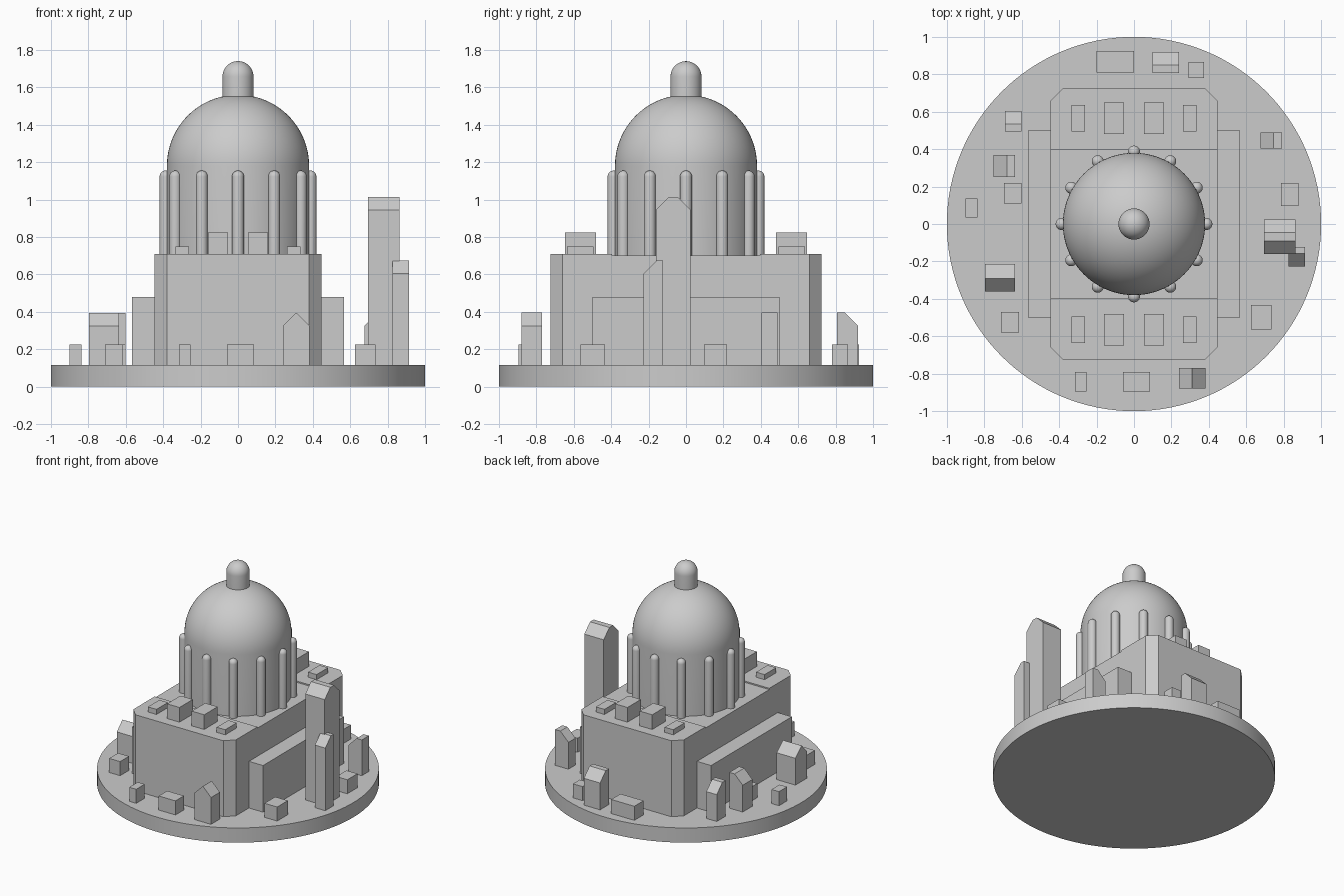
import bpy, bmesh, math
from mathutils import Vector

cube = bpy.data.objects.get("Cube")
if cube:
    bpy.data.objects.remove(cube, do_unlink=True)

GROUND = 0.115
ROOF = 0.71
SLOPE = 0.07


def finish(name, bm, smooth=False):
    bmesh.ops.recalc_face_normals(bm, faces=bm.faces)
    mesh = bpy.data.meshes.new(name)
    bm.to_mesh(mesh)
    bm.free()
    obj = bpy.data.objects.new(name, mesh)
    bpy.context.collection.objects.link(obj)
    if smooth:
        bpy.ops.object.select_all(action='DESELECT')
        obj.select_set(True)
        bpy.context.view_layer.objects.active = obj
        bpy.ops.object.shade_smooth_by_angle(angle=math.radians(35))
    return obj


def prism(name, points, direction):
    """Extrude a closed outline along a direction."""
    bm = bmesh.new()
    face = bm.faces.new([bm.verts.new(p) for p in points])
    result = bmesh.ops.extrude_face_region(bm, geom=[face])
    moved = [v for v in result["geom"] if isinstance(v, bmesh.types.BMVert)]
    bmesh.ops.translate(bm, verts=moved, vec=Vector(direction))
    return finish(name, bm)


def block(name, x0, x1, y0, y1, top=0.225, bottom=GROUND, axis="", low=0, high=0):
    """Box whose roof may slope down at the low and high ends of an axis."""
    a0, a1 = (x0, x1) if axis == "x" else (y0, y1)
    outline = [(a0, bottom), (a1, bottom)]
    outline += [(a1, top - SLOPE), (a1 - high, top)] if high else [(a1, top)]
    outline += [(a0 + low, top), (a0, top - SLOPE)] if low else [(a0, top)]
    if axis == "x":
        return prism(name, [(a, y0, z) for a, z in outline], (0, y1 - y0, 0))
    return prism(name, [(x0, a, z) for a, z in outline], (x1 - x0, 0, 0))


def lathe(name, profile, sides, x=0, y=0):
    """Spin a radius/height profile; zero radius closes to a point."""
    bm = bmesh.new()
    verts = [bm.verts.new((r, 0, z)) for r, z in profile]
    edges = [bm.edges.new(pair) for pair in zip(verts, verts[1:])]
    bmesh.ops.spin(bm, geom=verts + edges, cent=(0, 0, 0), axis=(0, 0, 1),
                   angle=math.tau, steps=sides, use_merge=True)
    bmesh.ops.remove_doubles(bm, verts=bm.verts, dist=0.0001)
    bmesh.ops.translate(bm, verts=bm.verts, vec=(x, y, 0))
    return finish(name, bm, smooth=True)


def domed(radius, bottom, top, steps):
    """Profile of a cylinder capped by a hemisphere."""
    arc = [(radius * math.cos(t), top - radius + radius * math.sin(t))
           for t in (math.pi / 2 * i / steps for i in range(steps))]
    return [(0, bottom), (radius, bottom)] + arc + [(0, top)]


# Round base
lathe("base_disc", [(0, 0), (1, 0), (1, GROUND), (0, GROUND)], 128)

# Main hall: lower centre, chamfered ends, side wings
W, E, M, C = 0.445, 0.725, 0.395, 0.065
block("hall_centre", -W, W, -M, M, 0.70)
for side, label in ((-1, "front"), (1, "back")):
    plan = [(-W, M), (W, M), (W, E - C), (W - C, E), (C - W, E), (-W, E - C)]
    prism("hall_" + label, [(x, side * y, GROUND) for x, y in plan],
          (0, 0, ROOF - GROUND))
    # Roof blocks
    for x in (-1, 1):
        hand = "left" if x > 0 else "right"
        for part, cx, w, d, top in (("large", 0.107, 0.054, 0.083, 0.825),
                                    ("small", 0.298, 0.037, 0.071, 0.75)):
            block(f"{label}_{hand}_{part}_roof_block", x * cx - w, x * cx + w,
                  side * 0.565 - d, side * 0.565 + d, top, ROOF - 0.02)
block("left_wing", W, 0.567, -0.5, 0.5, 0.48)
block("right_wing", -0.567, -W, -0.5, 0.5, 0.48)

# Dome, lantern and surrounding columns
lathe("dome", domed(0.38, 0.69, 1.56, 24), 96)
lathe("lantern", domed(0.083, 1.5, 1.74, 12), 48)
for i in range(12):
    a = math.tau * i / 12
    lathe(f"column_{i + 1}", domed(0.032, 0.69, 1.155, 8), 24,
          0.387 * math.cos(a), 0.387 * math.sin(a))

# Towers
block("tall_tower", 0.695, 0.863, -0.16, 0.025, 1.015, axis="y", low=SLOPE, high=SLOPE)
block("narrow_tower", 0.825, 0.915, -0.227, -0.123, 0.675, axis="y", low=SLOPE)

# Sloped-roof houses
H = 0.395
block("back_house", 0.10, 0.24, 0.808, 0.92, H, axis="y", high=SLOPE)
block("back_left_house", 0.675, 0.79, 0.403, 0.49, H, axis="x", low=SLOPE)
block("front_house", 0.24, 0.382, -0.88, -0.77, H, axis="x", low=0.071, high=0.07)
block("right_house", -0.797, -0.635, -0.36, -0.215, H, axis="y", low=0.068, high=0.076)
block("right_side_house", -0.75, -0.635, 0.25, 0.37, H, axis="x", low=SLOPE)
block("back_right_house", -0.69, -0.60, 0.495, 0.605, H, axis="y", high=SLOPE)

# Flat-roof huts
huts = [(-0.20, 0, 0.81, 0.925), (0.29, 0.373, 0.78, 0.865),
        (0.785, 0.88, 0.095, 0.22), (0.625, 0.735, -0.565, -0.433),
        (-0.06, 0.085, -0.895, -0.79), (-0.315, -0.255, -0.895, -0.79),
        (-0.71, -0.615, -0.58, -0.47), (-0.90, -0.835, 0.035, 0.135),
        (-0.695, -0.60, 0.11, 0.22)]
for i, hut in enumerate(huts):
    block(f"hut_{i + 1}", *hut)
